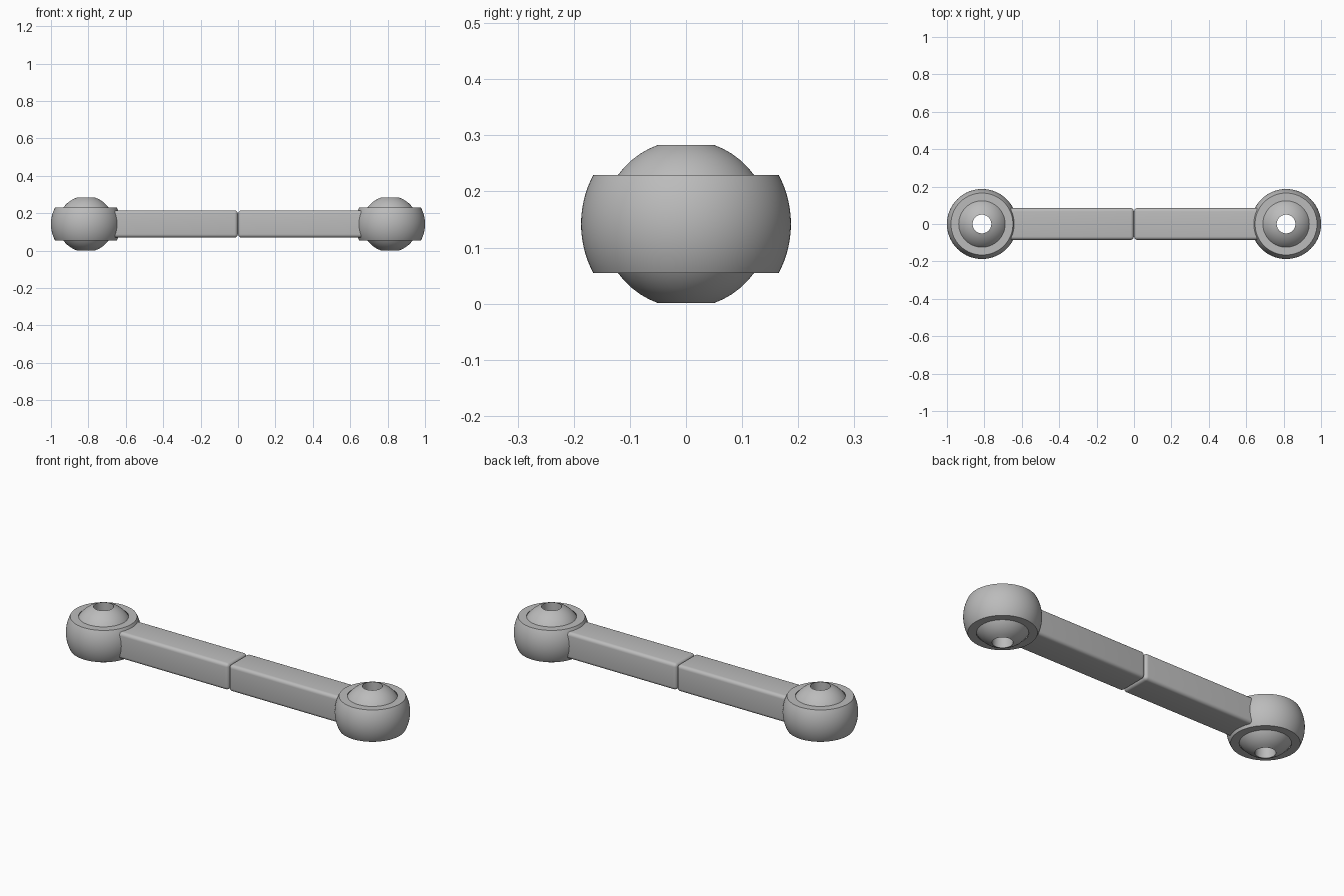
import bpy, bmesh, math

if "Cube" in bpy.data.objects:
    bpy.data.objects.remove(bpy.data.objects["Cube"])

CX, CZ = 0.813, 0.142      # joint centre
HALF = 0.087               # half height of the housing
R_OUT, R_BALL, R_HOLE = 0.187, 0.1495, 0.05

grey = bpy.data.materials.new("grey metal")
grey.diffuse_color = (0.5, 0.5, 0.5, 1)
grey.use_nodes = True
grey.node_tree.nodes["Principled BSDF"].inputs["Base Color"].default_value = grey.diffuse_color


def finish(name, bm, x):
    bmesh.ops.recalc_face_normals(bm, faces=bm.faces)
    me = bpy.data.meshes.new(name)
    bm.to_mesh(me)
    bm.free()
    me.materials.append(grey)
    ob = bpy.data.objects.new(name, me)
    ob.location = (x, 0, CZ)
    bpy.context.collection.objects.link(ob)
    bpy.ops.object.select_all(action='DESELECT')
    ob.select_set(True)
    bpy.context.view_layer.objects.active = ob
    return ob


def smooth():
    bpy.ops.object.shade_smooth_by_angle(angle=math.radians(30))


def arc(r, h, n=20):
    """Sphere profile of radius r between heights -h and h."""
    a = math.asin(h / r)
    return [(r * math.cos(t), r * math.sin(t))
            for t in (-a + 2 * a * i / n for i in range(n + 1))]


def lathe(name, profile, x, seg=96):
    """Turn a closed (radius, height) profile around z."""
    bm = bmesh.new()
    rings = [[bm.verts.new((r * math.cos(2 * math.pi * s / seg),
                            r * math.sin(2 * math.pi * s / seg), z))
              for r, z in profile] for s in range(seg)]
    n = len(profile)
    for s in range(seg):
        a, b = rings[s], rings[(s + 1) % seg]
        for i in range(n):
            j = (i + 1) % n
            bm.faces.new((a[i], b[i], b[j], a[j]))
    finish(name, bm, x)
    smooth()


for side, s in (("left", -1), ("right", 1)):
    # ring-shaped housing with spherical outside and socket
    lathe(side + "_housing", arc(R_OUT, HALF) + arc(0.1515, HALF)[::-1], s * CX)

    # drilled ball with flat ends
    h = math.sqrt(R_BALL ** 2 - R_HOLE ** 2)
    lathe(side + "_ball", arc(R_BALL, h), s * CX)

    # rounded bar half, meeting its twin at the middle
    x0, x1 = 0.001, 0.66
    bm = bmesh.new()
    bmesh.ops.create_cube(bm, size=1)
    for v in bm.verts:
        v.co.x *= x1 - x0
        v.co.y *= 0.17
        v.co.z *= 0.145
    # leave the end hidden in the housing square
    edges = [e for e in bm.edges if not all(v.co.x * s > 0 for v in e.verts)]
    bmesh.ops.bevel(bm, geom=edges, offset=0.018, segments=5, profile=0.5,
                    affect='EDGES')
    finish(side + "_bar", bm, s * (x0 + x1) / 2)
    smooth()
